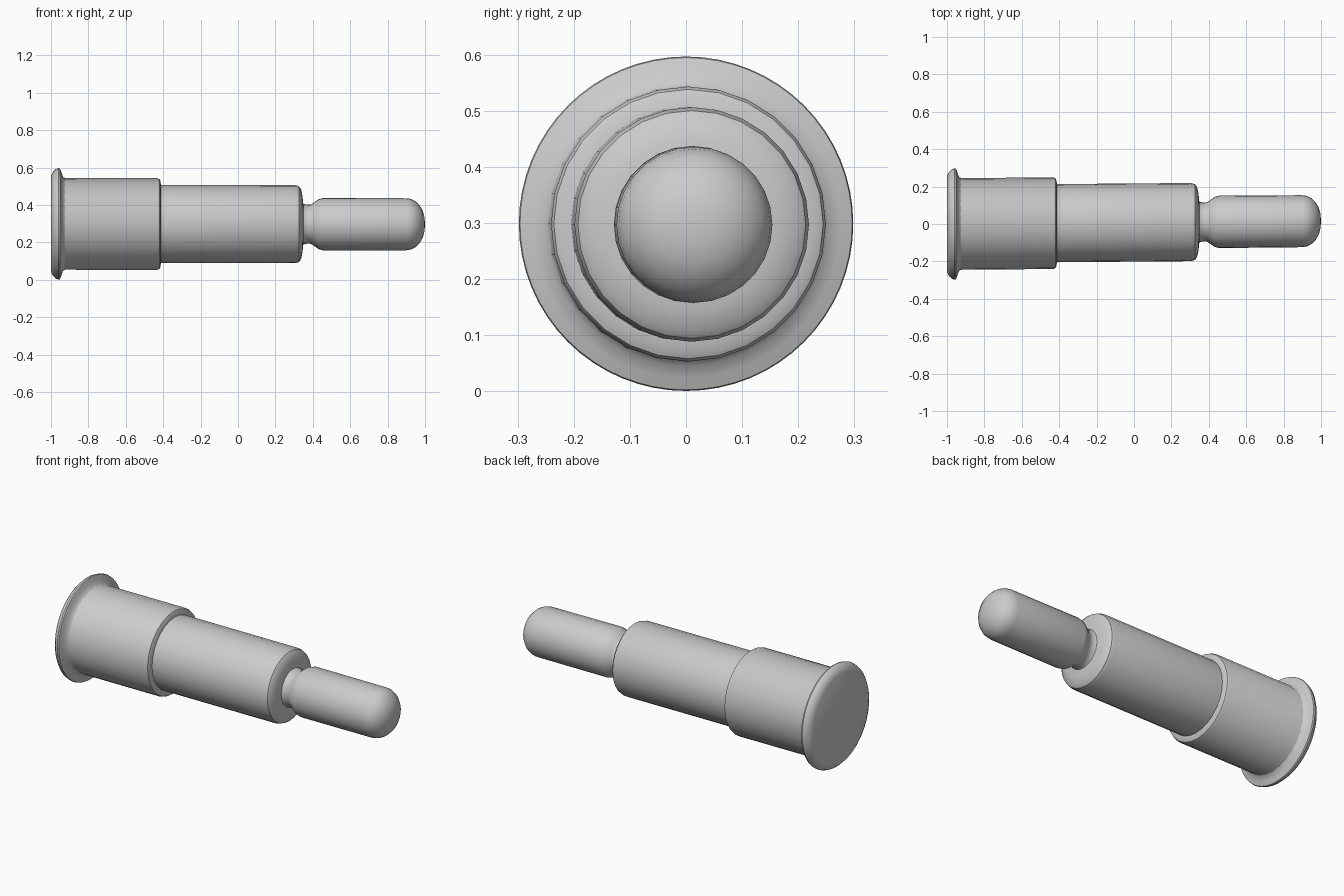
import bpy, math

if "Cube" in bpy.data.objects:
    bpy.data.objects.remove(bpy.data.objects["Cube"])

metal = bpy.data.materials.new("grey metal")
metal.diffuse_color = (0.6, 0.6, 0.6, 1)
metal.use_nodes = True
metal.node_tree.nodes["Principled BSDF"].inputs["Base Color"].default_value = metal.diffuse_color


def axis(x):
    """Centre line of the pin, leaning very slightly to +y."""
    return 0.008 * (x + 0.97), 0.299 - 0.001 * (x + 0.97)


def lathe(name, profile, sides, angle=32):
    """Turn (x, radius) points about the pin's axis; zero radius makes a pole."""
    verts, faces, rings = [], [], []
    for x, r in profile:
        cy, cz = axis(x)
        n = sides if r > 0 else 1
        rings.append(range(len(verts), len(verts) + n))
        for i in range(n):
            a = 2 * math.pi * i / sides
            verts.append((x, cy + r * math.cos(a), cz + r * math.sin(a)))
    for p, q in zip(rings, rings[1:]):
        for i in range(sides):
            j = (i + 1) % sides
            ids = [p[i % len(p)], q[i % len(q)], q[j % len(q)], p[j % len(p)]]
            faces.append(list(dict.fromkeys(ids)))
    mesh = bpy.data.meshes.new(name)
    mesh.from_pydata(verts, [], [f[::-1] for f in faces])
    mesh.materials.append(metal)
    obj = bpy.data.objects.new(name, mesh)
    bpy.context.collection.objects.link(obj)
    bpy.ops.object.select_all(action='DESELECT')
    obj.select_set(True)
    bpy.context.view_layer.objects.active = obj
    bpy.ops.object.shade_smooth_by_angle(angle=math.radians(angle))
    return obj


# Closed base disc with a thin rounded rim, flared into the collar
lathe("base_flange", [(-1, 0), (-1, 0.255), (-0.99, 0.277), (-0.975, 0.292),
                      (-0.96, 0.298), (-0.952, 0.296), (-0.944, 0.275),
                      (-0.936, 0.253), (-0.925, 0.244)], 64)

# Wide collar with a chamfered shoulder
lathe("collar", [(-0.94, 0.252), (-0.925, 0.245), (-0.43, 0.245),
                 (-0.42, 0.24), (-0.414, 0.228), (-0.412, 0.205)], 28)

# Long barrel with a rounded shoulder and an inner step
lathe("barrel", [(-0.414, 0.209), (0.305, 0.209), (0.325, 0.203),
                 (0.337, 0.188), (0.345, 0.15), (0.35, 0.1)], 28)

# Plunger: narrow neck, widening shaft and domed nose
nose = [(0.9, 0.139), (0.925, 0.135), (0.95, 0.122), (0.972, 0.1),
        (0.988, 0.072), (0.997, 0.038), (1.0, 0)]
lathe("plunger", [(0.335, 0.12), (0.352, 0.108), (0.37, 0.104), (0.39, 0.105),
                  (0.405, 0.115), (0.43, 0.133), (0.455, 0.14)] + nose, 28)
